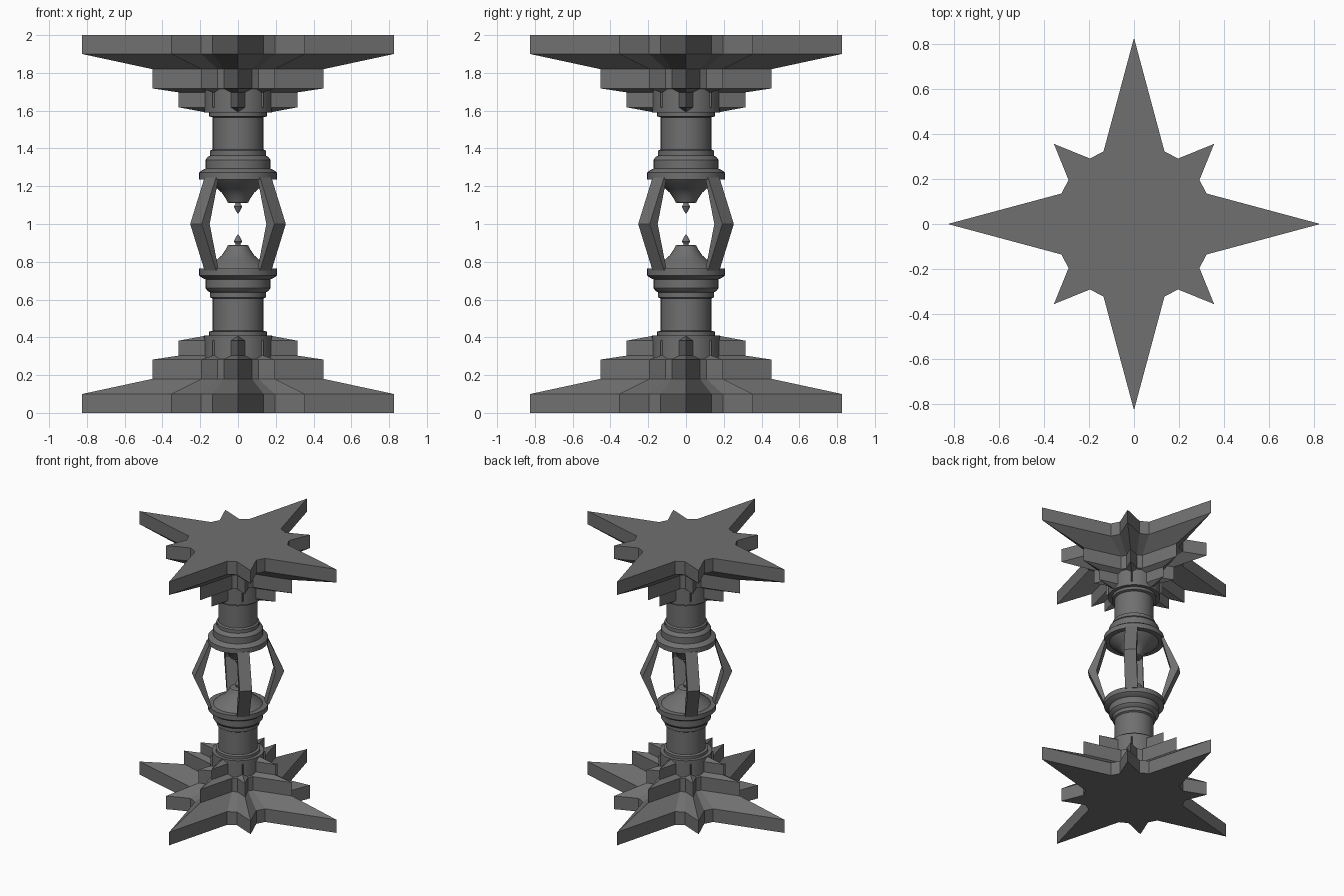
import bpy, bmesh, math

if "Cube" in bpy.data.objects:
    bpy.data.objects.remove(bpy.data.objects["Cube"])

# Dark grey for every part
dark = bpy.data.materials.new("dark_grey")
dark.diffuse_color = (0.16, 0.16, 0.16, 1)
dark.use_nodes = True
dark.node_tree.nodes["Principled BSDF"].inputs["Base Color"].default_value = dark.diffuse_color


def finish(name, bm, smooth=False):
    bmesh.ops.recalc_face_normals(bm, faces=bm.faces)
    me = bpy.data.meshes.new(name)
    bm.to_mesh(me)
    bm.free()
    me.materials.append(dark)
    ob = bpy.data.objects.new(name, me)
    bpy.context.collection.objects.link(ob)
    if smooth:
        bpy.ops.object.select_all(action='DESELECT')
        ob.select_set(True)
        bpy.context.view_layer.objects.active = ob
        bpy.ops.object.shade_smooth_by_angle(angle=math.radians(25))
    return ob


def loft(name, rings, smooth=False):
    """Skin a stack of equal-length point rings and cap both ends."""
    bm = bmesh.new()
    loops = [[bm.verts.new(p) for p in ring] for ring in rings]
    n = len(loops[0])
    for a, b in zip(loops, loops[1:]):
        for i in range(n):
            j = (i + 1) % n
            bm.faces.new((a[i], a[j], b[j], b[i]))
    bm.faces.new(loops[0][::-1])
    bm.faces.new(loops[-1])
    return finish(name, bm, smooth)


def star(scale, z):
    quadrant = [(0.825, 0), (0.322, 0.135), (0.29, 0.195),
                (0.355, 0.355), (0.195, 0.29), (0.135, 0.322)]
    pts = []
    for k in range(4):
        c, s = [(1, 0), (0, 1), (-1, 0), (0, -1)][k]
        pts += [((x * c - y * s) * scale, (x * s + y * c) * scale, z)
                for x, y in quadrant]
    return pts


def circle(r, z, n=32):
    return [(r * math.cos(math.tau * i / n), r * math.sin(math.tau * i / n), z)
            for i in range(n)]


star_steps = [(1, 0), (1, 0.1), (0.55, 0.18), (0.55, 0.282),
              (0.382, 0.303), (0.382, 0.382), (0.2, 0.41)]
column_profile = [(0.18, 0.285), (0.18, 0.41), (0.153, 0.41), (0.153, 0.43),
                  (0.135, 0.435), (0.135, 0.605), (0.147, 0.612),
                  (0.147, 0.638), (0.16, 0.645), (0.172, 0.66),
                  (0.172, 0.707), (0.19, 0.715), (0.207, 0.728),
                  (0.207, 0.765), (0.17, 0.765), (0.15, 0.785),
                  (0.11, 0.813), (0.085, 0.835), (0.065, 0.865),
                  (0.055, 0.885), (0.045, 0.89)]
finial_profile = [(0.012, 0.88), (0.014, 0.895), (0.022, 0.907),
                  (0.016, 0.922), (0.002, 0.945)]

# Lower half and its reflection about z = 1
for label, flip in (("lower", lambda z: z), ("upper", lambda z: 2 - z)):
    loft(label + "_star_plinth", [star(s, flip(z)) for s, z in star_steps])
    loft(label + "_column", [circle(r, flip(z)) for r, z in column_profile], True)
    loft(label + "_finial", [circle(r, flip(z), 12) for r, z in finial_profile], True)

# Four bent struts on the diagonals
h = 0.043
for k in range(4):
    a = math.radians(45 + 90 * k)
    c, s = math.cos(a), math.sin(a)
    rings = []
    for inner, outer, z in ((0.188, 0.208, 0.755), (0.255, 0.315, 1.0),
                            (0.188, 0.208, 1.245)):
        rings.append([(r * c - w * s, r * s + w * c, z) for r, w in
                      ((inner, -h), (outer, -h), (outer, h), (inner, h))])
    loft("strut_%d" % (k + 1), rings)
